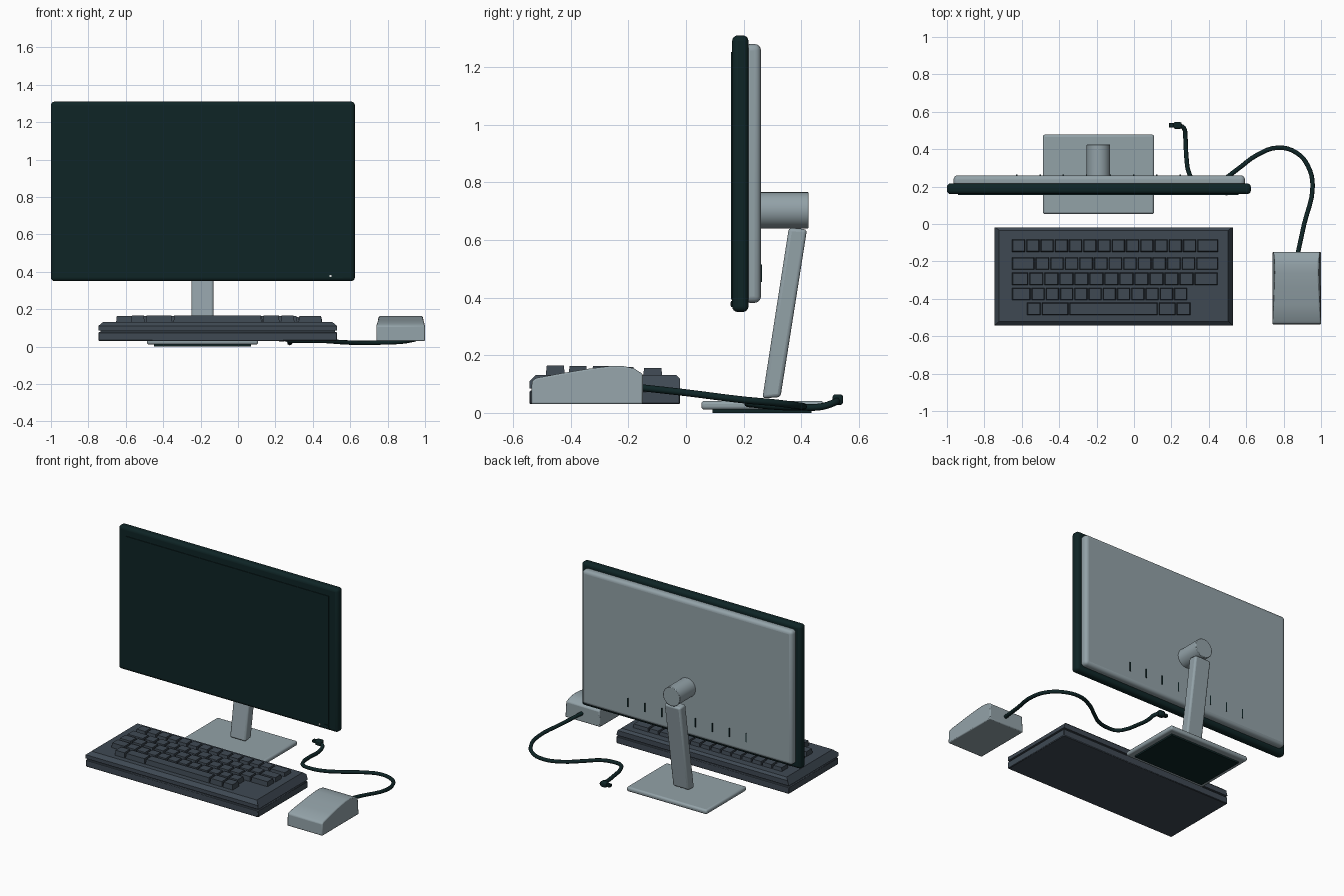
import bpy, bmesh, math
from mathutils import Vector, Matrix

if "Cube" in bpy.data.objects:
    bpy.data.objects.remove(bpy.data.objects["Cube"])


def material(name, rgb):
    m = bpy.data.materials.new(name)
    m.diffuse_color = (*rgb, 1)
    m.use_nodes = True
    m.node_tree.nodes["Principled BSDF"].inputs["Base Color"].default_value = m.diffuse_color
    return m


DARK = material("dark teal plastic", (0.0045, 0.018, 0.019))
GREY = material("light grey metal", (0.29, 0.36, 0.39))
SLATE = material("slate plastic", (0.049, 0.066, 0.086))
WHITE = material("white light", (0.8, 0.8, 0.8))


def finish(name, bm, mat, bevel=0, segments=3):
    bmesh.ops.recalc_face_normals(bm, faces=bm.faces)
    me = bpy.data.meshes.new(name)
    bm.to_mesh(me)
    bm.free()
    ob = bpy.data.objects.new(name, me)
    bpy.context.collection.objects.link(ob)
    me.materials.append(mat)
    if bevel:
        b = ob.modifiers.new("bevel", 'BEVEL')
        b.width, b.segments = bevel, segments
        b.limit_method = 'ANGLE'
    bpy.ops.object.select_all(action='DESELECT')
    bpy.context.view_layer.objects.active = ob
    ob.select_set(True)
    bpy.ops.object.shade_smooth_by_angle(angle=math.radians(35))
    return ob


def add_box(bm, x, y, z, taper=0):
    """Box from (low, high) ranges; taper pulls the top edges inward."""
    v = [bm.verts.new((x[i] + (taper if i == 0 else -taper) * k,
                       y[j] + (taper if j == 0 else -taper) * k, z[k]))
         for k in (0, 1) for j in (0, 1) for i in (0, 1)]
    for f in ((0, 2, 3, 1), (4, 5, 7, 6), (0, 1, 5, 4),
              (2, 6, 7, 3), (0, 4, 6, 2), (1, 3, 7, 5)):
        bm.faces.new([v[i] for i in f])


def box(name, x, y, z, mat, bevel=0, segments=3, taper=0):
    bm = bmesh.new()
    add_box(bm, x, y, z, taper)
    return finish(name, bm, mat, bevel, segments)


def side_profile(name, pts, x, mat, bevel=0, segments=2, shrink=None):
    """Extrude a (y, z) outline along x; shrink(z) insets the sides."""
    bm = bmesh.new()
    s = shrink or (lambda z: 0)
    a = [bm.verts.new((x[0] + s(z), y, z)) for y, z in pts]
    b = [bm.verts.new((x[1] - s(z), y, z)) for y, z in pts]
    bm.faces.new(a)
    bm.faces.new(b[::-1])
    for i in range(len(pts)):
        j = (i + 1) % len(pts)
        bm.faces.new((a[i], b[i], b[j], a[j]))
    return finish(name, bm, mat, bevel, segments)


# Monitor: front shell, screen plate, back panel, power light and vents
CX = -0.19
box("monitor_shell", (-1, 0.625), (0.16, 0.217), (0.35, 1.31), DARK, 0.02, 4)
box("screen", (-0.94, 0.56), (0.156, 0.165), (0.393, 1.252), DARK)
box("back_panel", (-0.965, 0.593), (0.20, 0.26), (0.382, 1.28), GREY, 0.022, 4)
box("power_button", (0.525, 0.56), (0.156, 0.165), (0.368, 0.388), DARK)
box("power_light", (0.489, 0.499), (0.152, 0.165), (0.373, 0.383), WHITE)
bm = bmesh.new()
for i in range(8):
    x = CX + (i - 3.5) * 0.125
    add_box(bm, (x - 0.004, x + 0.004), (0.255, 0.264), (0.455, 0.515))
finish("back_vents", bm, DARK)

# Stand: hub, leaning arm, base plate and its underside pad
bm = bmesh.new()
bmesh.ops.create_cone(bm, cap_ends=True, segments=32, radius1=0.063, radius2=0.063, depth=0.175,
                      matrix=Matrix.Translation((CX, 0.3375, 0.703)) @ Matrix.Rotation(math.pi / 2, 4, 'X'))
finish("stand_hub", bm, GREY, 0.003, 2)
side_profile("stand_arm", [(0.265, 0.05), (0.328, 0.055), (0.42, 0.637), (0.357, 0.643)],
             (CX - 0.059, CX + 0.059), GREY, 0.012, 3)
box("stand_base", (-0.487, 0.108), (0.053, 0.478), (0.011, 0.042), GREY, 0.012, 3)
box("base_pad", (-0.45, 0.07), (0.092, 0.435), (0, 0.02), DARK)

# Keyboard: two slabs separated by a groove
KX, KY = (-0.747, 0.53), (-0.543, -0.02)
box("keyboard_bottom", KX, KY, (0.03, 0.077), SLATE, 0.004, 1)
box("keyboard_core", (KX[0] + 0.012, KX[1] - 0.012), (KY[0] + 0.012, KY[1] - 0.012), (0.07, 0.09), SLATE)
side_profile("keyboard_top",
             [(-0.543, 0.085), (-0.02, 0.085), (-0.02, 0.118), (-0.035, 0.132), (-0.52, 0.132), (-0.543, 0.11)],
             KX, SLATE, 0, shrink=lambda z: max(0, z - 0.11) * 1.2)

# Keys: each row is (front, back, top, start x, key widths)
U = 0.0762
ROWS = [
    (-0.149, -0.082, 0.156, -0.655, [U] * 13 + [0.118]),
    (-0.245, -0.178, 0.159, -0.655, [0.126] + [U * 1.025] * 11 + [0.122]),
    (-0.327, -0.260, 0.163, -0.655, [0.093] + [U * 1.053] * 11 + [0.130]),
    (-0.408, -0.342, 0.163, -0.655, [0.104] + [U * 1.0] * 11),
    (-0.487, -0.420, 0.165, -0.575, [0.079, 0.148, 0.477, 0.096, 0.08]),
]
bm = bmesh.new()
for y0, y1, top, x, widths in ROWS:
    for w in widths:
        add_box(bm, (x + 0.003, x + w - 0.003), (y0, y1), (0.128, top), 0.004)
        x += w
finish("keys", bm, SLATE)

# Mouse: sloped wedge with a rounded hump
side_profile("mouse_body",
             [(-0.537, 0.03), (-0.15, 0.03), (-0.15, 0.135), (-0.18, 0.154), (-0.215, 0.162),
              (-0.26, 0.163), (-0.34, 0.153), (-0.43, 0.138), (-0.52, 0.121), (-0.535, 0.11)],
             (0.74, 1.0), GREY, 0.006, 2, shrink=lambda z: max(0, z - 0.11) * 0.25)

# Mouse cable with a plug at its end
PATH = [(0.875, -0.16, 0.088), (0.91, 0, 0.07), (0.955, 0.2, 0.045), (0.93, 0.31, 0.035),
        (0.87, 0.38, 0.026), (0.77, 0.408, 0.022), (0.66, 0.37, 0.02), (0.55, 0.29, 0.024),
        (0.47, 0.235, 0.03), (0.39, 0.215, 0.032), (0.325, 0.225, 0.032), (0.295, 0.27, 0.03),
        (0.28, 0.36, 0.025), (0.275, 0.46, 0.02), (0.265, 0.515, 0.036), (0.235, 0.528, 0.045)]
cu = bpy.data.curves.new("mouse_cable", 'CURVE')
cu.dimensions = '3D'
cu.bevel_depth = 0.012
cu.bevel_resolution = 2
cu.use_fill_caps = True
sp = cu.splines.new('BEZIER')
sp.resolution_u = 4
sp.bezier_points.add(len(PATH) - 1)
for p, co in zip(sp.bezier_points, PATH):
    p.co = co
    p.handle_left_type = p.handle_right_type = 'AUTO'
cu.materials.append(DARK)
bpy.context.collection.objects.link(bpy.data.objects.new("mouse_cable", cu))
box("plug_grip", (0.212, 0.255), (0.509, 0.545), (0.028, 0.064), DARK, 0.008, 2)
box("plug_tip", (0.186, 0.215), (0.516, 0.540), (0.036, 0.056), DARK, 0.003, 1)
